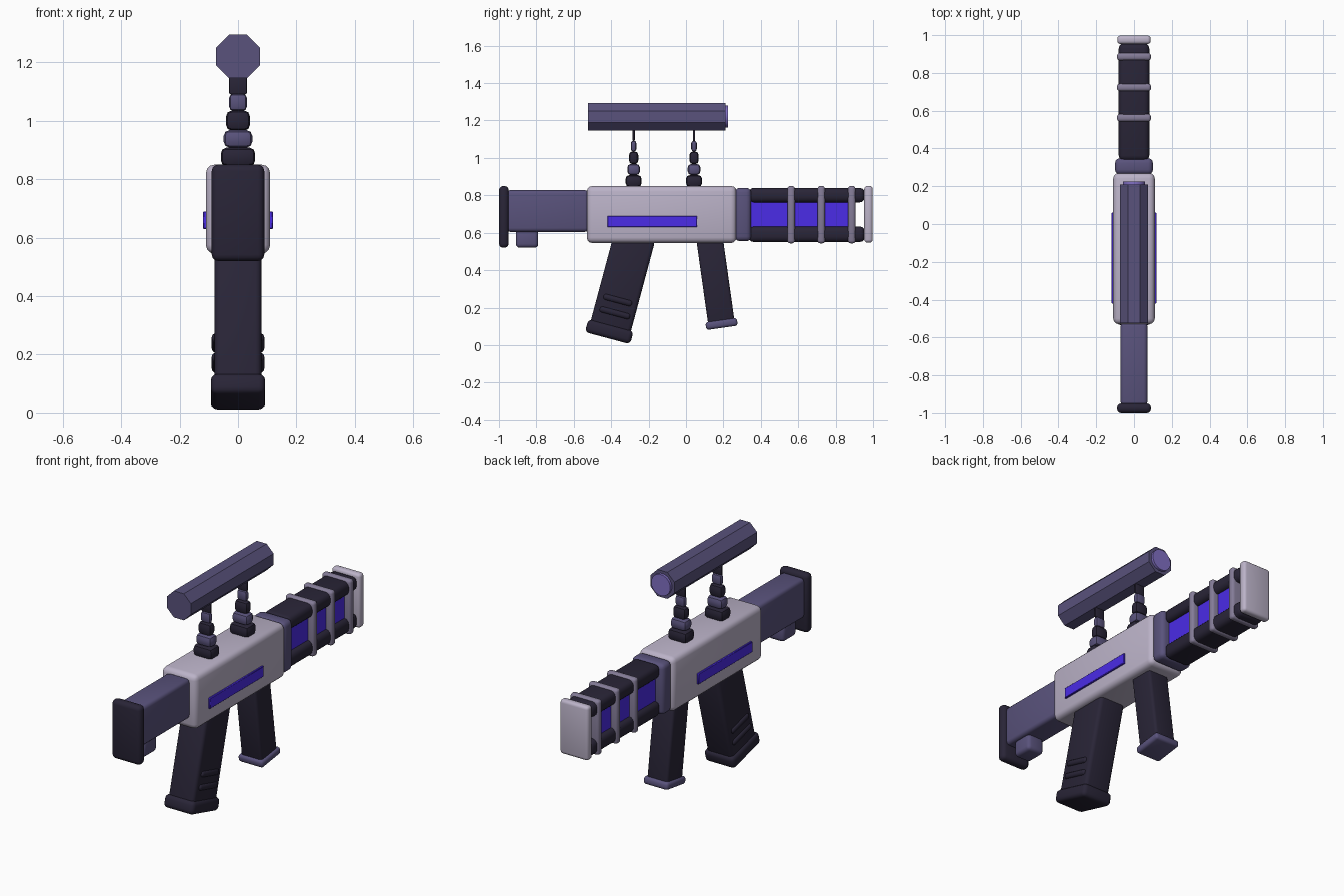
import bpy, bmesh, math
from mathutils import Matrix

if "Cube" in bpy.data.objects:
    bpy.data.objects.remove(bpy.data.objects["Cube"])


def material(name, rgb):
    m = bpy.data.materials.new(name)
    m.diffuse_color = (*rgb, 1)
    m.use_nodes = True
    m.node_tree.nodes["Principled BSDF"].inputs["Base Color"].default_value = m.diffuse_color
    return m


PALE = material("pale_shell", (0.50, 0.45, 0.58))
DARK = material("dark_rubber", (0.022, 0.018, 0.038))
MID = material("violet_metal", (0.10, 0.085, 0.20))
RING = material("grey_metal", (0.23, 0.20, 0.31))
GLOW = material("glow", (0.07, 0.025, 0.80))
LENS = material("lens_glass", (0.22, 0.16, 0.55))


def finish(name, bm, mat, smooth=True):
    bmesh.ops.recalc_face_normals(bm, faces=bm.faces)
    me = bpy.data.meshes.new(name)
    bm.to_mesh(me)
    bm.free()
    me.materials.append(mat)
    ob = bpy.data.objects.new(name, me)
    bpy.context.collection.objects.link(ob)
    if smooth:
        bpy.ops.object.select_all(action='DESELECT')
        ob.select_set(True)
        bpy.context.view_layer.objects.active = ob
        bpy.ops.object.shade_smooth_by_angle(angle=math.radians(40))
    return ob


def box(name, mat, half_x, y, z, bevel=0.015, seg=3, x=0.0):
    """Rounded box from its y range and z range, centred on x."""
    bm = bmesh.new()
    size = (2 * half_x, y[1] - y[0], z[1] - z[0])
    bmesh.ops.create_cube(bm, size=1, matrix=Matrix.Diagonal((*size, 1)))
    if bevel:
        bmesh.ops.bevel(bm, geom=bm.edges[:], offset=min(bevel, min(size) * 0.45),
                        segments=seg, profile=0.5, affect='EDGES')
    ob = finish(name, bm, mat)
    ob.location = (x, sum(y) / 2, sum(z) / 2)
    return ob


def tilted(name, mat, half_x, length, height, centre, degrees, bevel=0.015):
    """Rounded box centred at (y, z) and turned about x."""
    ob = box(name, mat, half_x, (-length / 2, length / 2), (-height / 2, height / 2), bevel)
    ob.location = (0, *centre)
    ob.rotation_euler.x = math.radians(degrees)
    return ob


def prism(name, mat, sides, radius, y, z, smooth):
    """Prism lying along y."""
    bm = bmesh.new()
    m = Matrix.Rotation(math.pi / 2, 4, 'X') @ Matrix.Rotation(math.pi / sides, 4, 'Z')
    bmesh.ops.create_cone(bm, cap_ends=True, segments=sides, radius1=radius,
                          radius2=radius, depth=y[1] - y[0], matrix=m)
    ob = finish(name, bm, mat, smooth)
    ob.location = (0, sum(y) / 2, z)
    return ob


# Stock
box("butt_plate", DARK, 0.09, (-1.0, -0.948), (0.52, 0.85), 0.022)
box("stock", MID, 0.071, (-0.96, -0.52), (0.605, 0.828), 0.02)
box("stock_catch", MID, 0.052, (-0.91, -0.79), (0.52, 0.615), 0.02)

# Receiver with a glowing strip on each side
box("receiver", PALE, 0.11, (-0.53, 0.27), (0.545, 0.85), 0.03)
for side, label in ((-1, "left"), (1, "right")):
    box("glow_strip_" + label, GLOW, 0.01, (-0.42, 0.06), (0.63, 0.69), 0.003, 1, side * 0.11)

# Barrel: collar, rails, glowing core, rings and muzzle plate
box("collar", MID, 0.10, (0.262, 0.348), (0.555, 0.84), 0.025)
box("upper_rail", DARK, 0.081, (0.335, 0.956), (0.762, 0.84), 0.028)
box("lower_rail", DARK, 0.081, (0.335, 0.956), (0.55, 0.634), 0.028)
box("barrel_core", GLOW, 0.055, (0.33, 0.88), (0.62, 0.78), 0)
for i, y in enumerate((0.562, 0.723, 0.886)):
    box(f"barrel_ring_{i + 1}", RING, 0.09, (y - 0.02, y + 0.02), (0.543, 0.85), 0.015)
box("muzzle_plate", PALE, 0.088, (0.953, 0.998), (0.547, 0.85), 0.016)

# Rear grip with ribs, tilted
tilted("rear_grip", DARK, 0.08, 0.222, 0.54, (-0.342, 0.325), -15, 0.02)
tilted("rear_grip_base", DARK, 0.093, 0.25, 0.072, (-0.41, 0.072), -15, 0.022)
tilted("grip_rib_1", DARK, 0.09, 0.16, 0.034, (-0.365, 0.24), -15)
tilted("grip_rib_2", DARK, 0.09, 0.17, 0.034, (-0.380, 0.172), -15)

# Front grip
tilted("front_grip", DARK, 0.065, 0.142, 0.46, (0.158, 0.34), 8)
tilted("front_grip_base", MID, 0.077, 0.17, 0.042, (0.19, 0.113), 8)

# Sight posts: stacks of shrinking blocks (half x, half y, bottom, top)
BLOCKS = ((0.059, 0.043, 0.845, 0.908), (0.049, 0.034, 0.908, 0.968),
          (0.041, 0.025, 0.966, 1.035), (0.030, 0.015, 1.034, 1.092),
          (0.030, 0.006, 1.090, 1.155))
for post, y in (("rear", -0.28), ("front", 0.043)):
    for i, (hx, hy, z0, z1) in enumerate(BLOCKS):
        box(f"{post}_post_block_{i + 1}", MID if i % 2 else DARK, hx,
            (y - hy, y + hy), (z0, z1), 0.02, 2)

# Eight-sided sight tube with a lens at the front end
prism("sight_tube", MID, 8, 0.0745 / math.cos(math.pi / 8), (-0.525, 0.21), 1.22, False)
prism("sight_lens", LENS, 16, 0.06, (0.19, 0.224), 1.22, True)
